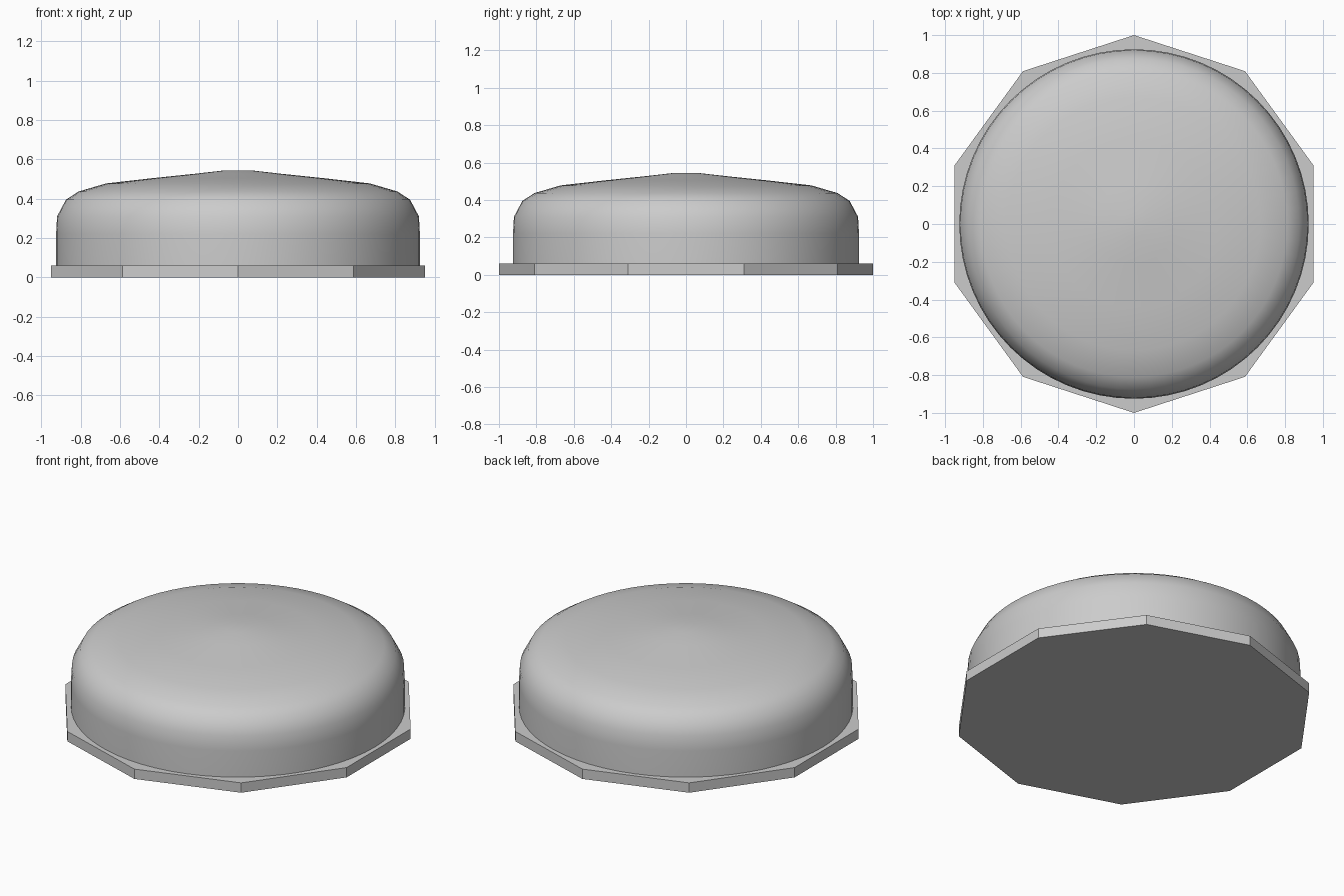
import bpy
import bmesh
import math

cube = bpy.data.objects.get("Cube")
if cube:
    bpy.data.objects.remove(cube, do_unlink=True)

grey = bpy.data.materials.new("plain grey")
grey.use_nodes = True
colour = (0.6, 0.6, 0.6, 1)
grey.diffuse_color = colour
grey.node_tree.nodes["Principled BSDF"].inputs["Base Color"].default_value = colour


def lathe(name, profile, sides, smooth):
    """Revolve a (radius, height) profile, first point facing +y, and cap both ends."""
    bm = bmesh.new()
    rings = []
    for r, z in profile:
        angles = [math.pi / 2 + math.tau * i / sides for i in range(sides)]
        rings.append([bm.verts.new((r * math.cos(a), r * math.sin(a), z)) for a in angles])
    for low, high in zip(rings, rings[1:]):
        for i in range(sides):
            j = (i + 1) % sides
            bm.faces.new((low[i], low[j], high[j], high[i]))
    bm.faces.new(rings[0][::-1])
    bm.faces.new(rings[-1])
    mesh = bpy.data.meshes.new(name)
    bm.to_mesh(mesh)
    bm.free()
    mesh.materials.append(grey)
    obj = bpy.data.objects.new(name, mesh)
    bpy.context.collection.objects.link(obj)
    if smooth:
        bpy.ops.object.select_all(action='DESELECT')
        obj.select_set(True)
        bpy.context.view_layer.objects.active = obj
        bpy.ops.object.shade_smooth_by_angle(angle=math.radians(40))
    return obj


# Ten-sided base plate
lathe("base_plate", [(1, 0), (1, 0.06)], 10, False)

# Round cushion-like dome with a shallow crown
dome_profile = [
    (0.925, 0.002), (0.925, 0.22), (0.92, 0.31), (0.875, 0.395), (0.81, 0.437),
    (0.67, 0.478), (0.44, 0.504), (0.21, 0.528), (0.07, 0.544),
]
lathe("dome", dome_profile, 64, True)
